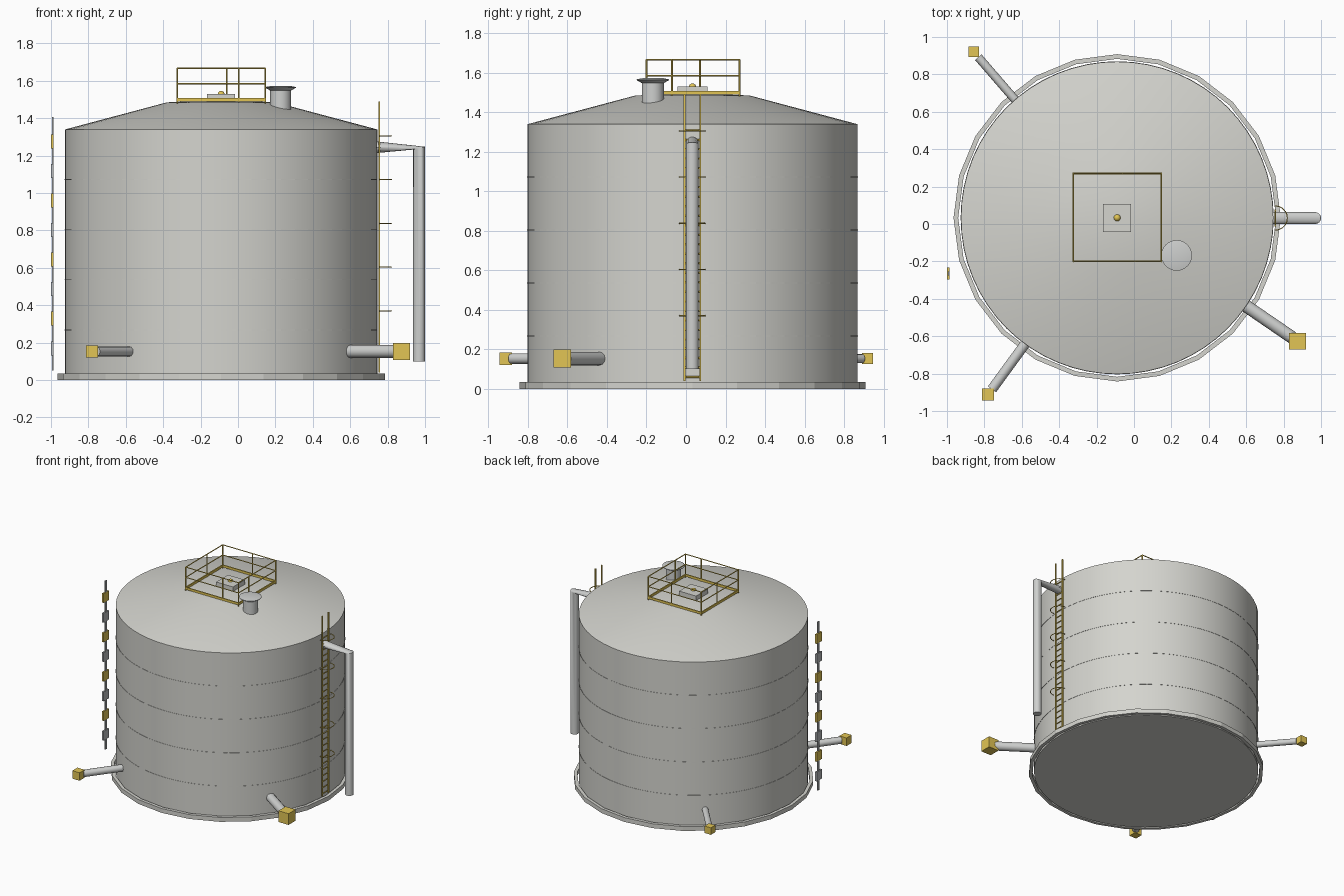
import bpy, bmesh, math
from mathutils import Vector

cube = bpy.data.objects.get("Cube")
if cube:
    bpy.data.objects.remove(cube)

CX, CY, R, WALL_TOP = -0.09, 0.033, 0.835, 1.34


def material(name, r, g, b):
    m = bpy.data.materials.new(name)
    m.use_nodes = True
    m.diffuse_color = (r, g, b, 1)
    m.node_tree.nodes["Principled BSDF"].inputs["Base Color"].default_value = (r, g, b, 1)
    return m


STEEL = material("tank grey", 0.66, 0.66, 0.62)
PIPE = material("pipe grey", 0.62, 0.63, 0.62)
YELLOW = material("safety yellow", 0.76, 0.56, 0.09)
GAUGE = material("gauge grey", 0.48, 0.50, 0.51)


def finish(name, bm, mat, smooth=False):
    bmesh.ops.recalc_face_normals(bm, faces=bm.faces[:])
    mesh = bpy.data.meshes.new(name)
    bm.to_mesh(mesh)
    bm.free()
    mesh.materials.append(mat)
    ob = bpy.data.objects.new(name, mesh)
    bpy.context.collection.objects.link(ob)
    if smooth:
        bpy.ops.object.select_all(action='DESELECT')
        ob.select_set(True)
        bpy.context.view_layer.objects.active = ob
        bpy.ops.object.shade_smooth_by_angle(angle=math.radians(35))
    return ob


def add_box(bm, center, size):
    verts = bmesh.ops.create_cube(bm, size=1)["verts"]
    for v in verts:
        v.co = Vector([c + a * s for c, a, s in zip(center, v.co, size)])


def add_bar(bm, a, b, radius, sides=6):
    a, b = Vector(a), Vector(b)
    verts = bmesh.ops.create_cone(bm, cap_ends=True, segments=sides, radius1=radius,
                                  radius2=radius, depth=(b - a).length)["verts"]
    turn = (b - a).to_track_quat('Z', 'Y')
    for v in verts:
        v.co = turn @ v.co + (a + b) / 2


def box(name, center, size, mat):
    bm = bmesh.new()
    add_box(bm, center, size)
    return finish(name, bm, mat)


def skin(bm, rings, closed=False):
    """Bridge equal-sized vertex rings and cap the ends, or loop back to the first."""
    rings = [[bm.verts.new(p) for p in ring] for ring in rings]
    n = len(rings[0])
    pairs = list(zip(rings, rings[1:]))
    if closed:
        pairs.append((rings[-1], rings[0]))
    else:
        bm.faces.new(rings[0])
        bm.faces.new(rings[-1])
    for lo, hi in pairs:
        for i in range(n):
            bm.faces.new((lo[i], lo[(i + 1) % n], hi[(i + 1) % n], hi[i]))


def circle(center, radius, u, v, n):
    c, u, v = Vector(center), Vector(u), Vector(v)
    return [c + radius * (u * math.cos(t) + v * math.sin(t))
            for t in (2 * math.pi * i / n for i in range(n))]


def lathe(name, x, y, profile, n, mat, smooth=True, closed=False):
    bm = bmesh.new()
    skin(bm, [circle((x, y, z), r, (1, 0, 0), (0, 1, 0), n) for r, z in profile], closed)
    return finish(name, bm, mat, smooth)


# Tank shell, roof, base ring and weld seams
lathe("tank_wall", CX, CY, [(R, 0), (R, WALL_TOP)], 64, STEEL)
lathe("tank_roof", CX, CY, [(R, WALL_TOP), (0.29, 1.485), (0.02, 1.497)], 64, STEEL)
lathe("base_ring", CX, CY, [(0.850, 0), (0.875, 0), (0.875, 0.035), (0.850, 0.035)],
      24, STEEL, False, True)
for i in range(1, 5):
    z = i * WALL_TOP / 5
    lathe(f"weld_seam_{i}", CX, CY, [(R - 0.005, z - 0.002), (R + 0.002, z - 0.002),
                                     (R + 0.002, z + 0.002), (R - 0.005, z + 0.002)],
          64, STEEL, False, True)

# Roof hatch with knob, and roof vent
box("roof_hatch", (CX, CY, 1.505), (0.15, 0.15, 0.05), STEEL)
bm = bmesh.new()
bmesh.ops.create_uvsphere(bm, u_segments=12, v_segments=8, radius=0.019)
bmesh.ops.translate(bm, verts=bm.verts[:], vec=(CX, CY, 1.527))
finish("hatch_knob", bm, YELLOW, True)
lathe("vent_neck", 0.228, -0.168, [(0.056, 1.42), (0.056, 1.555)], 24, PIPE)
lathe("vent_cap", 0.228, -0.168, [(0.056, 1.548), (0.082, 1.563), (0.082, 1.567), (0.05, 1.573)],
      24, PIPE)

# Roof platform: toe boards, rails and posts
X0, X1, Y0, Y1 = -0.325, 0.145, -0.20, 0.27
corners = [(X0, Y0), (X1, Y0), (X1, Y1), (X0, Y1)]
toe, rail = bmesh.new(), bmesh.new()
for (ax, ay), (bx, by) in zip(corners, corners[1:] + corners[:1]):
    add_box(toe, ((ax + bx) / 2, (ay + by) / 2, 1.498),
            (abs(bx - ax) + 0.009, abs(by - ay) + 0.009, 0.018))
    for z in (1.585, 1.667):
        add_bar(rail, (ax, ay, z), (bx, by, z), 0.004)
for x, y in corners + [(0.005, Y0), (-0.06, Y1), (X1, -0.07), (X0, 0.07)]:
    add_bar(rail, (x, y, 1.48), (x, y, 1.667), 0.005)
finish("platform_toe_boards", toe, YELLOW)
finish("platform_railing", rail, YELLOW)

# Ladder with safety hoops
LX, LY, HALF = 0.755, 0.032, 0.04
bm = bmesh.new()
for side in (-HALF, HALF):
    add_box(bm, (LX, LY + side, 0.765), (0.009, 0.009, 1.45))
for i in range(27):
    z = 0.06 + 0.048 * i
    add_bar(bm, (LX, LY - HALF, z), (LX, LY + HALF, z), 0.004)
finish("ladder", bm, YELLOW)
bm = bmesh.new()
for i in range(5):
    z = 0.37 + 0.234 * i
    arc = [(LX + 0.065 * math.cos(t), LY + 0.065 * math.sin(t), z)
           for t in (math.pi * (k / 10 - 0.5) for k in range(11))]
    for a, b in zip(arc, arc[1:]):
        add_bar(bm, a, b, 0.003)
finish("ladder_hoops", bm, YELLOW)

# Overflow pipe: upright at the wall, turning down at the elbow
bm = bmesh.new()
P = 0.032
skin(bm, [circle((0.73, LY, 1.245), P, (0, 0, 1), (0, 1, 0), 16),
          circle((1 - P, LY, 1.24), P, (0.97, 0, 0.24), (0, 1, 0), 16),
          circle((1 - P, LY, 0.10), P, (1, 0, 0), (0, 1, 0), 16)])
finish("overflow_pipe", bm, PIPE, True)

# Nozzles with valve blocks
for name, x, y, radius, size in (("front_right", -0.78, -0.912, 0.027, 0.064),
                                 ("front_left", 0.875, -0.627, 0.034, 0.09),
                                 ("back_right", -0.857, 0.92, 0.023, 0.056)):
    z = 0.153
    center, valve = Vector((CX, CY, z)), Vector((x, y, z))
    out = (valve - center).normalized()
    bm = bmesh.new()
    add_bar(bm, center + out * 0.80, center + out * 1.135, radius, 12)
    finish(name + "_nozzle", bm, PIPE, True)
    box(name + "_valve", valve, (size, size, size), YELLOW)

# Level gauge: a thin board with alternating marker plates
GY = -0.265
box("gauge_board", (-0.991, GY, 0.728), (0.008, 0.02, 1.355), GAUGE)
for i in range(8):
    box(f"gauge_marker_{i + 1}", (-0.993, GY, 0.17 + 0.158 * i), (0.014, 0.064, 0.075),
        YELLOW if i % 2 else GAUGE)
